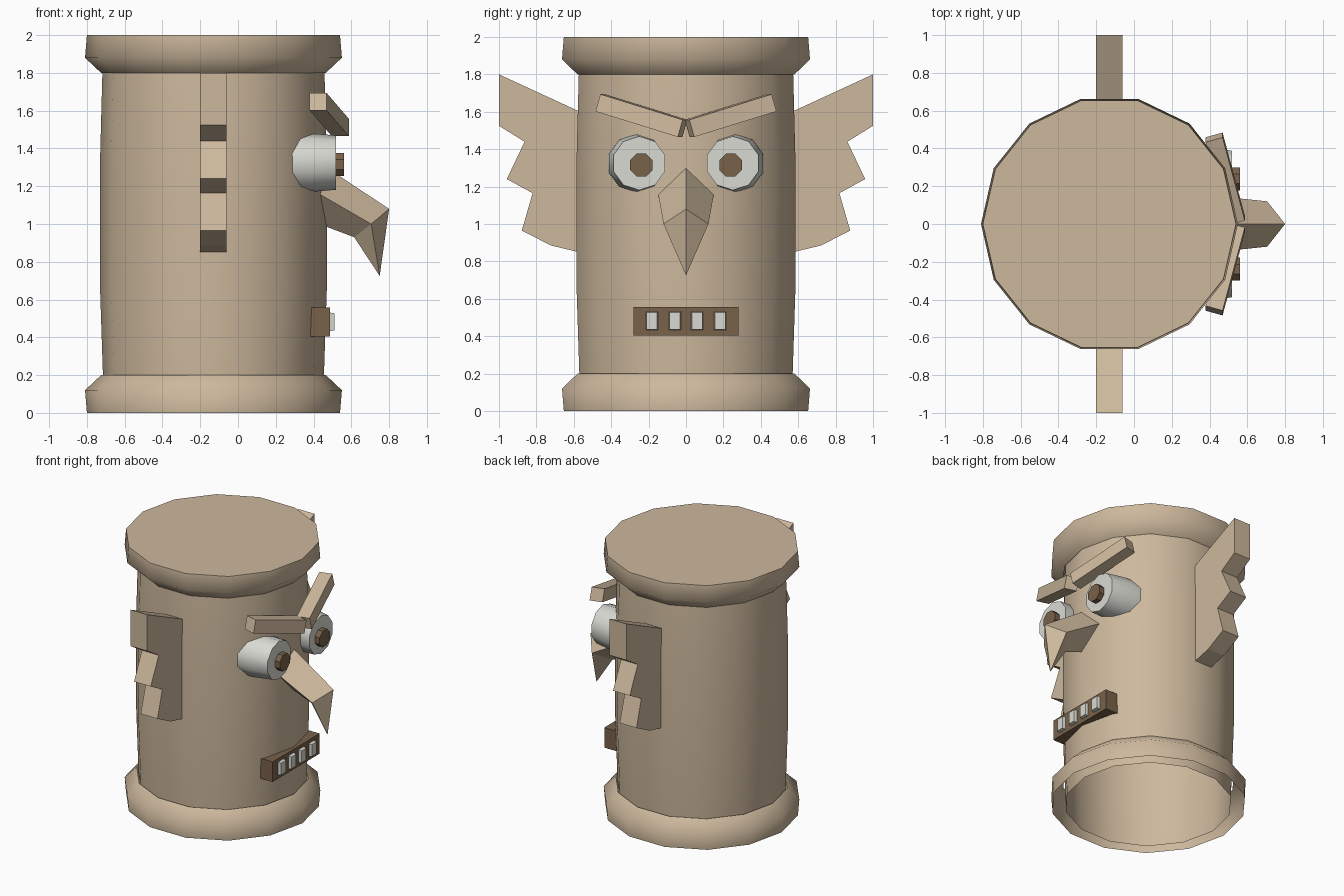
import bpy, bmesh, math
from mathutils import Vector

cube = bpy.data.objects.get("Cube")
if cube:
    bpy.data.objects.remove(cube, do_unlink=True)

AXIS_X = -0.13  # the drum stands behind the centre


def material(name, rgb):
    m = bpy.data.materials.new(name)
    m.use_nodes = True
    m.diffuse_color = (*rgb, 1)
    m.node_tree.nodes["Principled BSDF"].inputs["Base Color"].default_value = (*rgb, 1)
    return m


wood = material("pale wood", (0.61, 0.48, 0.335))
brown = material("dark brown", (0.19, 0.122, 0.07))
white = material("off white", (0.70, 0.70, 0.65))


def finish(name, bm, mat, smooth=None, recalc=True):
    if recalc:
        bmesh.ops.recalc_face_normals(bm, faces=bm.faces)
    mesh = bpy.data.meshes.new(name)
    bm.to_mesh(mesh)
    bm.free()
    mesh.materials.append(mat)
    ob = bpy.data.objects.new(name, mesh)
    bpy.context.collection.objects.link(ob)
    if smooth:
        bpy.ops.object.select_all(action="DESELECT")
        ob.select_set(True)
        bpy.context.view_layer.objects.active = ob
        bpy.ops.object.shade_smooth_by_angle(angle=math.radians(smooth))
    return ob


def loft(name, rings, mat, smooth=None, cap_start=True, cap_end=True):
    """Skin a list of equal point rings; a single-point ring makes a tip."""
    bm = bmesh.new()
    loops = [[bm.verts.new(p) for p in ring] for ring in rings]
    for a, b in zip(loops, loops[1:]):
        n = len(a)
        for i in range(n):
            j = (i + 1) % n
            if len(b) == 1:
                bm.faces.new((a[i], a[j], b[0]))
            else:
                bm.faces.new((a[i], a[j], b[j], b[i]))
    if cap_start:
        bm.faces.new(loops[0][::-1])
    if cap_end and len(loops[-1]) > 2:
        bm.faces.new(loops[-1])
    closed = cap_start and cap_end
    return finish(name, bm, mat, smooth, recalc=closed)


def circle_z(r, z, n=14):
    return [(AXIS_X + r * math.cos(t), r * math.sin(t), z)
            for t in (math.tau * i / n for i in range(n))]


def circle_x(x, y, z, r, n):
    return [(x, y + r * math.cos(t), z + r * math.sin(t))
            for t in (math.tau * (i + 0.5) / n for i in range(n))]


def rect_x(x, y, z, w, h):
    return [(x, y + sy * w / 2, z + sz * h / 2)
            for sy, sz in ((-1, -1), (1, -1), (1, 1), (-1, 1))]


def slanted_box(name, corner, d, h, t, mat):
    c, d, h, t = map(Vector, (corner, d, h, t))
    base = [c, c + h, c + h + t, c + t]
    return loft(name, [base, [p + d for p in base]], mat)


# Hollow drum with a slight bulge, open underneath
loft("drum_body", [circle_z(r, z) for r, z in
                   ((0.575, 0), (0.585, 0.2), (0.6, 0.65), (0.6, 1.35),
                    (0.588, 1.8), (0.575, 1.99))],
     wood, 40, cap_start=False, cap_end=False)

# Flared rims: open shell at the base, capped at the top
rim = ((0.67, 0), (0.68, 0.12), (0.595, 0.2))
loft("bottom_rim", [circle_z(r, z) for r, z in rim], wood, 60, False, False)
loft("top_rim", [circle_z(r, 2 - z) for r, z in reversed(rim)], wood, 60, False, True)

# Beak: two diamond sections and a hooked tip
loft("beak", [
    [(0.43, 0, 1.325), (0.42, 0.15, 1.165), (0.43, 0, 1.0), (0.42, -0.15, 1.165)],
    [(0.80, 0, 1.08), (0.705, 0.12, 1.0), (0.615, 0, 0.93), (0.705, -0.12, 1.0)],
    [(0.75, 0, 0.725)]], wood)

# Mouth bar
loft("mouth", [rect_x(0.35, 0, 0.481, 0.563, 0.152),
               rect_x(0.487, 0, 0.481, 0.563, 0.152)], brown)

# Jagged ear outline in y, z
ear = [(0.575, 1.604), (1.0, 1.80), (1.0, 1.525), (0.863, 1.44), (0.958, 1.24),
       (0.82, 1.165), (0.878, 0.965), (0.722, 0.885), (0.575, 0.85)]

for side, s in (("left_side", 1), ("right_side", -1)):
    loft("ear_" + side, [[(x, s * y, z) for y, z in ear] for x in (-0.2, -0.06)], wood)
    # Eyes taper forward and lean toward the beak
    loft("eye_" + side, [circle_x(0.25, s * 0.267, 1.325, 0.156, 10),
                         circle_x(0.38, s * 0.265, 1.325, 0.155, 10),
                         circle_x(0.52, s * 0.25, 1.325, 0.144, 10)], white, 40)
    loft("pupil_" + side, [circle_x(0.5, s * 0.239, 1.315, 0.066, 8),
                           circle_x(0.56, s * 0.239, 1.315, 0.066, 8)], brown)
    # Angry brows
    slanted_box("brow_" + side, (0.587, s * 0.018, 1.557), (-0.118, s * 0.44, 0.137),
                (0, s * 0.026, -0.092), (-0.09, s * -0.025, 0), wood)
    for label, y in (("inner", 0.06), ("outer", 0.183)):
        loft(f"tooth_{label}_{side}", [rect_x(0.47, s * y, 0.482, 0.07, 0.105),
                                       rect_x(0.51, s * y, 0.482, 0.056, 0.09)], white)
